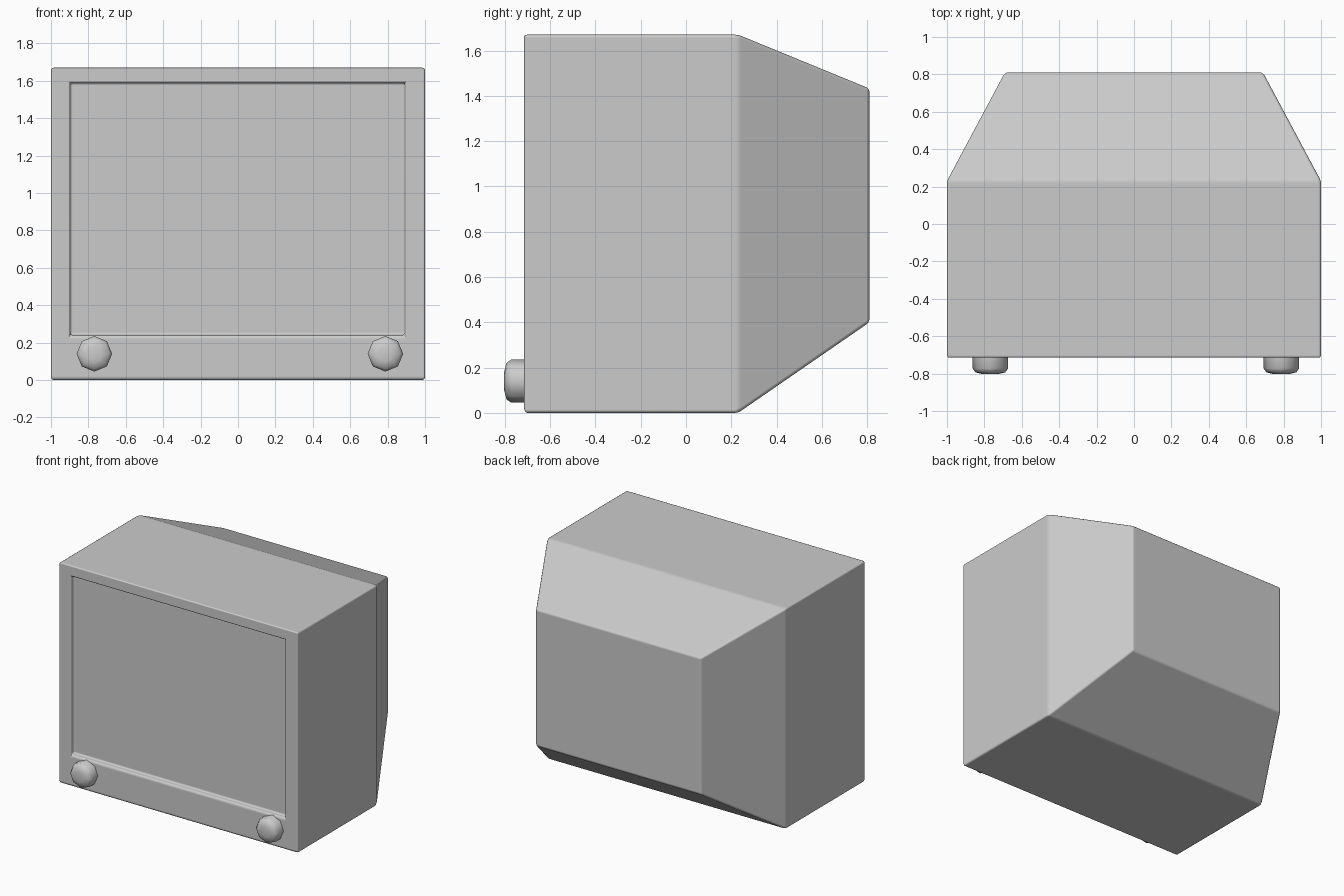
import bpy, bmesh, math

if "Cube" in bpy.data.objects:
    bpy.data.objects.remove(bpy.data.objects["Cube"])


def finish(name, bm, bevel=0.0, angle=35):
    bmesh.ops.recalc_face_normals(bm, faces=bm.faces)
    mesh = bpy.data.meshes.new(name)
    bm.to_mesh(mesh)
    bm.free()
    obj = bpy.data.objects.new(name, mesh)
    bpy.context.collection.objects.link(obj)
    bpy.ops.object.select_all(action='DESELECT')
    obj.select_set(True)
    bpy.context.view_layer.objects.active = obj
    if bevel:
        mod = obj.modifiers.new("Rounded edges", 'BEVEL')
        mod.width = bevel
        mod.segments = 2
        mod.limit_method = 'ANGLE'
        mod.angle_limit = math.radians(15)
        mod.harden_normals = True
    bpy.ops.object.shade_smooth_by_angle(angle=math.radians(angle))
    return obj


def loft(bm, rings, cap_start=False, cap_end=False):
    loops = [[bm.verts.new(p) for p in ring] for ring in rings]
    for a, b in zip(loops, loops[1:]):
        n = len(a)
        for i in range(n):
            bm.faces.new((a[i], a[(i + 1) % n], b[(i + 1) % n], b[i]))
    if cap_start:
        bm.faces.new(loops[0])
    if cap_end:
        bm.faces.new(loops[-1])


def rect(y, x0, x1, z0, z1):
    return [(x0, y, z0), (x1, y, z0), (x1, y, z1), (x0, y, z1)]


OPENING = (-0.898, 0.893, 0.24, 1.59)

# Casing: screen recess, front frame, box and tapered back
bm = bmesh.new()
loft(bm, [
    rect(-0.68, *OPENING),
    rect(-0.715, *OPENING),
    rect(-0.715, -1.0, 1.0, 0.0, 1.67),
    rect(0.23, -1.0, 1.0, 0.0, 1.67),
    rect(0.81, -0.69, 0.69, 0.40, 1.432),
], cap_start=True, cap_end=True)
finish("casing", bm, bevel=0.014)


# Eight-sided knobs with a domed cap
def knob(name, cx, cz=0.14):
    profile = [(-0.69, 0.095), (-0.772, 0.095), (-0.793, 0.08), (-0.803, 0.04)]
    bm = bmesh.new()
    rings = [[(cx + r * math.cos(i * math.pi / 4), y, cz + r * math.sin(i * math.pi / 4))
              for i in range(8)] for y, r in profile]
    loft(bm, rings, cap_start=True, cap_end=True)
    finish(name, bm, angle=50)


for name, cx in (("left_knob", -0.768), ("right_knob", 0.788)):
    knob(name, cx)
